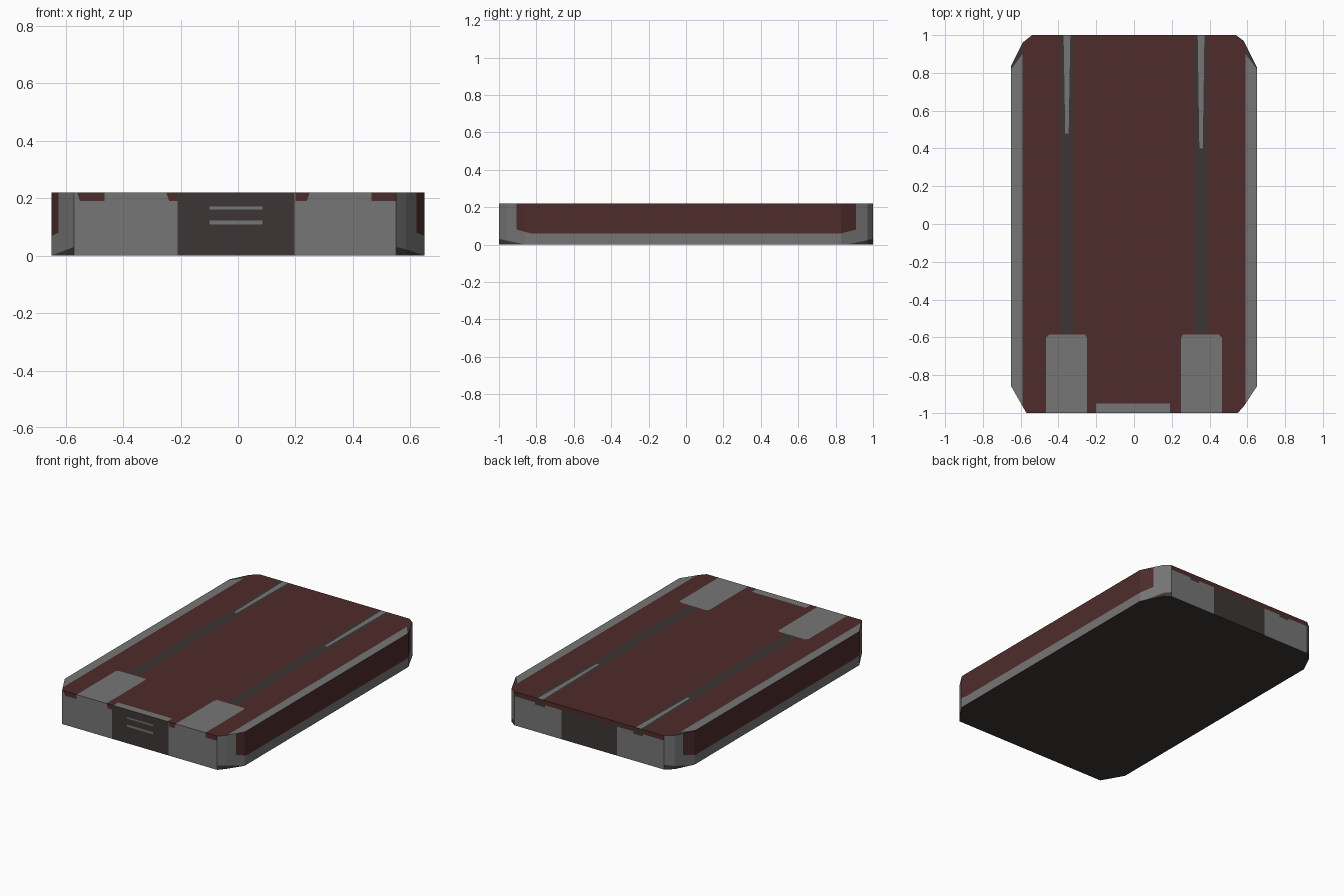
import bpy, bmesh
from mathutils import Vector

if "Cube" in bpy.data.objects:
    bpy.data.objects.remove(bpy.data.objects["Cube"])

H = 0.22
GREY, MAROON, DARK = 0, 1, 2


def material(name, rgb):
    m = bpy.data.materials.new(name)
    m.diffuse_color = (*rgb, 1)
    m.use_nodes = True
    m.node_tree.nodes["Principled BSDF"].inputs["Base Color"].default_value = m.diffuse_color
    return m


mats = [material("light_grey", (0.182, 0.180, 0.180)),
        material("maroon", (0.078, 0.025, 0.025)),
        material("dark_grey", (0.046, 0.037, 0.036))]

# Slab outline with clipped corners, counter-clockwise from above
outline = [(-0.57, -1), (0.55, -1), (0.585, -0.96), (0.65, -0.86),
           (0.65, 0.83), (0.58, 0.97), (0.54, 1),
           (-0.54, 1), (-0.59, 0.96), (-0.65, 0.84), (-0.65, -0.86)]
bm = bmesh.new()
base = bm.faces.new([bm.verts.new((x, y, 0)) for x, y in outline])
ext = bmesh.ops.extrude_face_region(bm, geom=[base])
bmesh.ops.translate(bm, vec=(0, 0, H),
                    verts=[g for g in ext["geom"] if isinstance(g, bmesh.types.BMVert)])
bmesh.ops.recalc_face_normals(bm, faces=bm.faces[:])
bm.normal_update()
for f in bm.faces:
    f.material_index = GREY if abs(f.normal.z) < 0.5 else MAROON if f.normal.z > 0 else DARK


def paint(direction, pts, mat, facing=0.9):
    """Cut a convex outline into the faces looking along direction and colour it."""
    d = Vector(direction)
    flat = {2: lambda a, b: Vector((a, b, 0)), 1: lambda a, b: Vector((a, 0, b)),
            0: lambda a, b: Vector((0, a, b))}[max(range(3), key=lambda i: abs(d[i]))]
    pts = [flat(*p) for p in pts]
    mid = sum(pts, Vector()) / len(pts)
    faces = [f for f in bm.faces if f.normal.dot(d) > facing]
    for a, b in zip(pts, pts[1:] + pts[:1]):
        n = (b - a).cross(d).normalized()
        if n.dot(mid - a) > 0:
            n = -n
        geom = set(faces)
        for f in faces:
            geom.update(f.edges, f.verts)
        res = bmesh.ops.bisect_plane(bm, geom=list(geom), plane_co=a, plane_no=n, dist=1e-5)
        faces = [g for g in res["geom"] if isinstance(g, bmesh.types.BMFace)
                 and n.dot(g.calc_center_median() - a) < 0]
    for f in faces:
        f.material_index = mat


def rect(a0, a1, b0, b1):
    return [(a0, b0), (a1, b0), (a1, b1), (a0, b1)]


UP, FRONT, BACK = (0, 0, 1), (0, -1, 0), (0, 1, 0)

for s in (-1, 1):
    # Top: edge bands, long stripes, inner tapered lines and front pads
    paint(UP, rect(s * 0.59, s * 0.66, -0.96, 0.955), GREY)
    paint(UP, [(s * 0.59, 0.90), (s * 0.59, 0.96), (s * 0.66, 0.84), (s * 0.65, 0.82)], DARK)
    paint(UP, rect(s * 0.355 - 0.035, s * 0.355 + 0.035, -0.58, 1.01), DARK)
    tip = 0.48 if s < 0 else 0.40
    paint(UP, [(s * 0.355 - 0.009, tip), (s * 0.355 + 0.009, tip),
               (s * 0.355 + 0.018, 1.01), (s * 0.355 - 0.018, 1.01)], GREY)
    paint(UP, [(s * 0.25, -1.01), (s * 0.465, -1.01), (s * 0.465, -0.60),
               (s * 0.45, -0.585), (s * 0.26, -0.585), (s * 0.25, -0.60)], GREY)
    # Front: maroon patches along the upper edge
    paint(FRONT, [(s * 0.56, H), (s * 0.55, 0.19), (s * 0.465, 0.19), (s * 0.465, H)], MAROON)
    paint(FRONT, [(s * 0.25, H), (s * 0.24, 0.19), (s * 0.20, 0.19), (s * 0.20, H)], MAROON)
    # Long sides: maroon panel wrapping onto the corners
    paint((s, 0, 0), [(-0.905, H), (-0.905, 0.08), (-0.83, 0.06),
                      (0.83, 0.06), (0.91, 0.08), (0.91, H)], MAROON, 0.8)

paint(UP, rect(-0.20, 0.19, -1.01, -0.95), GREY)

# Front centre panel with two thin lines
paint(FRONT, rect(-0.21, 0.197, 0, H), DARK, 0.99)
for z, h in ((0.166, 0.005), (0.115, 0.007)):
    paint(FRONT, rect(-0.10, 0.085, z - h, z + h), GREY, 0.99)

# Back: centre panel, maroon upper edge and stripe ends
paint(BACK, rect(-0.2, 0.2, 0, H), DARK, 0.99)
paint(BACK, rect(-0.6, 0.6, 0.19, H), MAROON, 0.99)
for s in (-1, 1):
    paint(BACK, rect(s * 0.355 - 0.035, s * 0.355 + 0.035, 0.175, 0.20), DARK, 0.99)

# Dark wedges at the foot of the four corners
for sx in (-1, 1):
    for sy in (-1, 1):
        d = Vector((sx * 0.84, sy * 0.54, 0))
        for f in [f for f in bm.faces if f.normal.dot(d) > 0.95]:
            ys = [abs(v.co.y) for v in f.verts]
        paint((sx, 0, 0), [(sy * 0.86, 0), (sy * 0.999, 0), (sy * 0.999, 0.03)], DARK, 0.3)

mesh = bpy.data.meshes.new("slab_body")
bm.to_mesh(mesh)
bm.free()
for m in mats:
    mesh.materials.append(m)
bpy.context.collection.objects.link(bpy.data.objects.new("slab_body", mesh))
